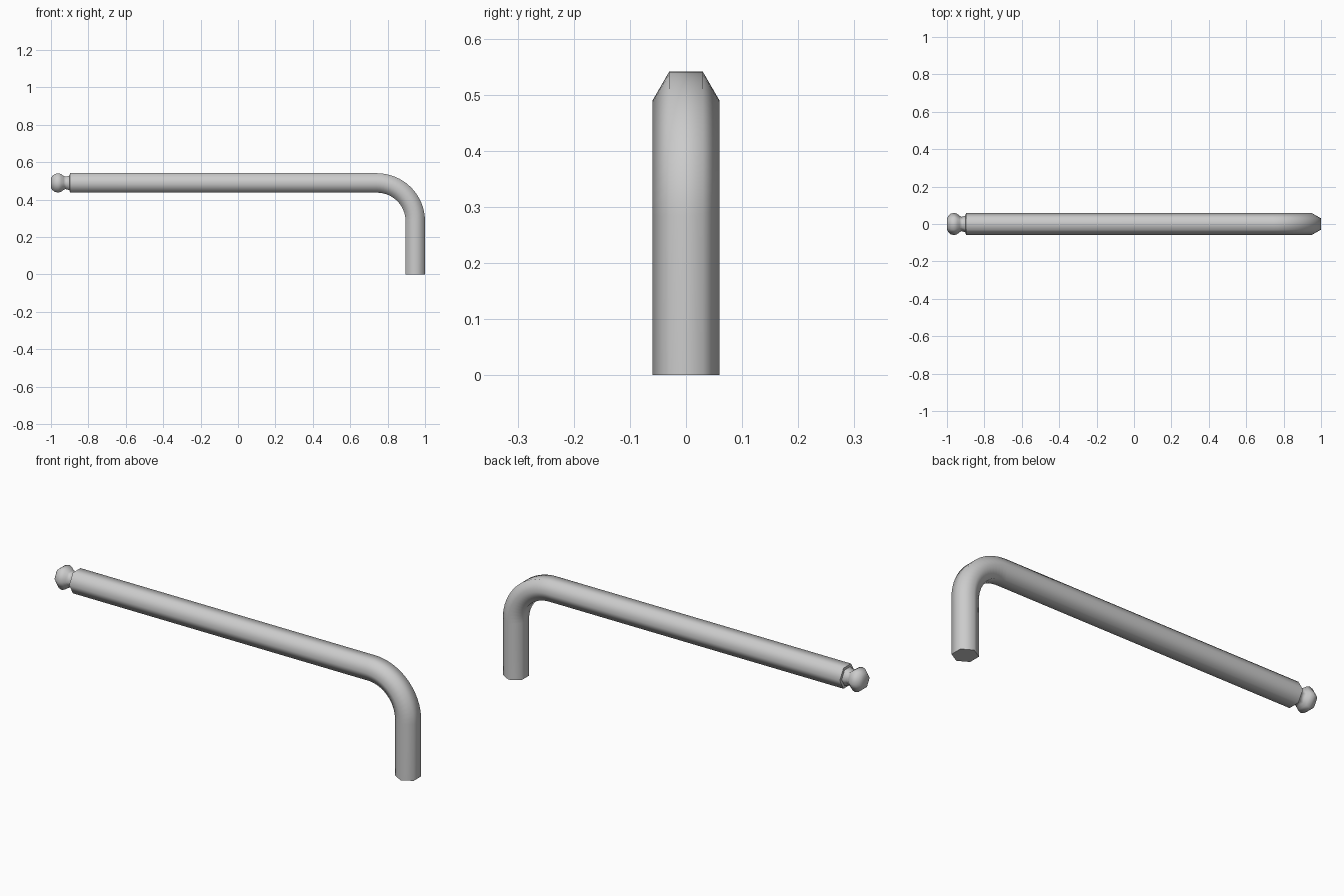
import bpy, bmesh, math

if "Cube" in bpy.data.objects:
    bpy.data.objects.remove(bpy.data.objects["Cube"])

R = 0.06                      # hexagon corner radius
ZC = 0.489                    # long arm axis height
BX, BZ, BR = 0.743, 0.284, 0.205   # bend centre and radius


def sweep_hex(name, stations):
    """Skin hexagonal rings; station = (x, z, tilt, corner radius)."""
    bm = bmesh.new()
    rings = []
    for x, z, t, r in stations:
        ring = []
        for i in range(6):
            a = i * math.pi / 3
            n = r * math.sin(a)
            ring.append(bm.verts.new((x + n * math.sin(t), r * math.cos(a), z + n * math.cos(t))))
        rings.append(ring)
    for a, b in zip(rings, rings[1:]):
        for i in range(6):
            j = (i + 1) % 6
            bm.faces.new((a[i], a[j], b[j], b[i]))
    bm.faces.new(rings[0])
    bm.faces.new(rings[-1])
    bmesh.ops.recalc_face_normals(bm, faces=bm.faces)
    me = bpy.data.meshes.new(name)
    bm.to_mesh(me)
    bm.free()
    ob = bpy.data.objects.new(name, me)
    bpy.context.collection.objects.link(ob)
    bpy.context.view_layer.objects.active = ob
    ob.select_set(True)
    bpy.ops.object.shade_smooth_by_angle(angle=math.radians(62))
    ob.select_set(False)
    return ob


# Ball tip, neck and shoulder along the long arm
profile = [(-1.0, 0.030), (-0.993, 0.043), (-0.98, 0.055), (-0.962, 0.060),
           (-0.945, 0.054), (-0.932, 0.043), (-0.922, 0.038), (-0.912, 0.041),
           (-0.9, 0.046), (-0.899, R)]
stations = [(x, ZC, 0, r) for x, r in profile]

# Bend from the long arm down into the short arm
for k in range(17):
    t = k / 16 * math.pi / 2
    stations.append((BX + BR * math.sin(t), BZ + BR * math.cos(t), t, R))

# Short arm foot
stations.append((BX + BR, 0, math.pi / 2, R))

sweep_hex("hex_key", stations)
